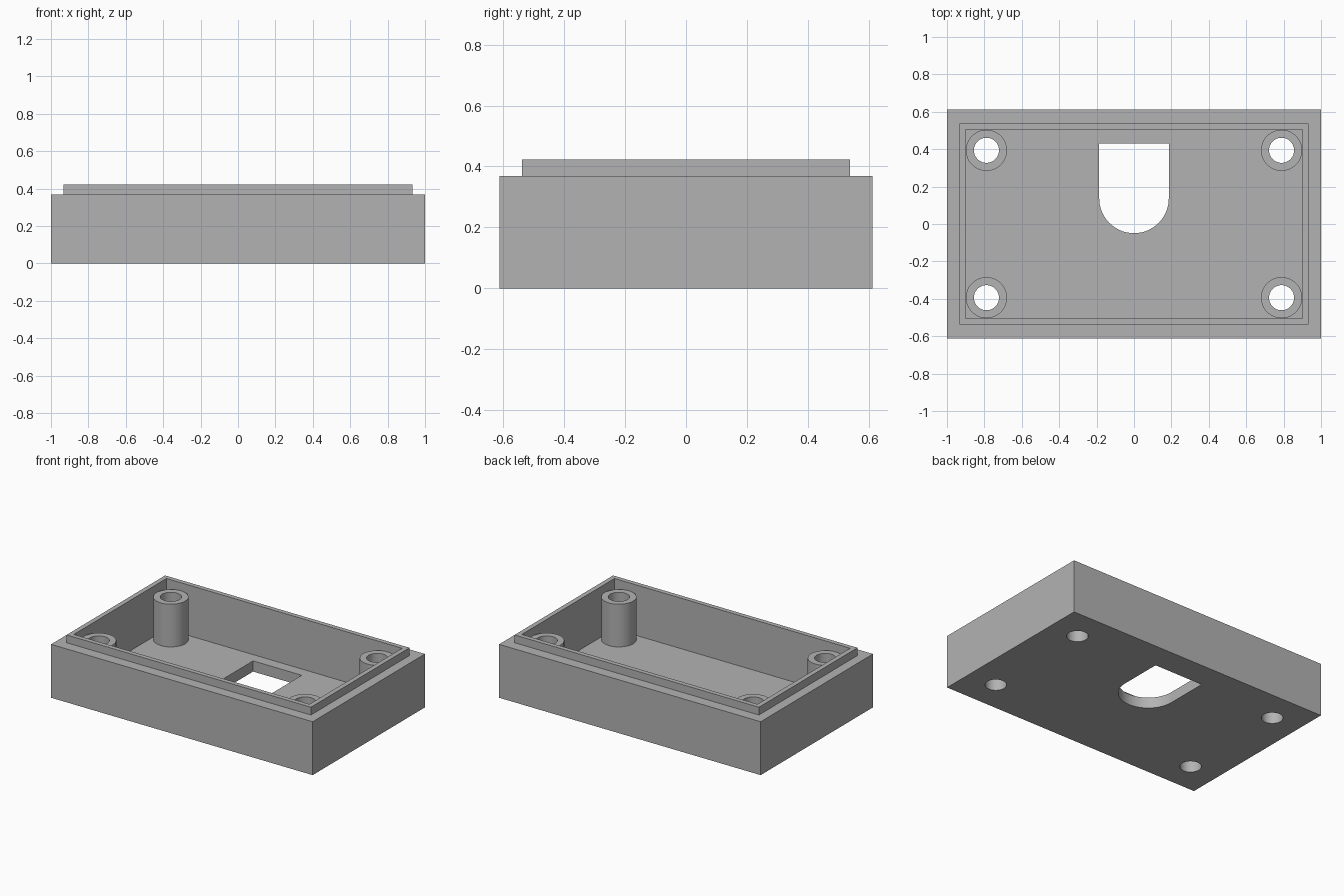
import bpy
import bmesh
import math

cube = bpy.data.objects.get("Cube")
if cube:
    bpy.data.objects.remove(cube, do_unlink=True)

# Main dimensions
BODY_H, LIP_H, FLOOR = 0.369, 0.423, 0.074
POST_X, POST_Y, POST_R, HOLE_R = 0.789, 0.394, 0.11, 0.067
SLOT_R, SLOT_Y, SLOT_BACK = 0.186, 0.137, 0.43

grey = bpy.data.materials.new("plain grey")
grey.use_nodes = True
grey.diffuse_color = (0.45, 0.45, 0.45, 1)
grey.node_tree.nodes["Principled BSDF"].inputs["Base Color"].default_value = (0.45, 0.45, 0.45, 1)


def rect(x, y):
    return [(-x, -y), (x, -y), (x, y), (-x, y)]


def arc(cx, cy, r, start, end, steps):
    angles = [start + (end - start) * i / steps for i in range(steps + 1)]
    return [(cx + r * math.cos(a), cy + r * math.sin(a)) for a in angles]


def circle(cx, cy, r):
    return arc(cx, cy, r, 0, 2 * math.pi, 48)[:-1]


def loft(name, rings, caps=True):
    """Bridge a stack of (outline, height) rings into one mesh object."""
    bm = bmesh.new()
    loops = [[bm.verts.new((x, y, z)) for x, y in outline] for outline, z in rings]
    for a, b in zip(loops, loops[1:]):
        n = len(a)
        for i in range(n):
            j = (i + 1) % n
            bm.faces.new((a[i], a[j], b[j], b[i]))
    if caps:
        bm.faces.new(loops[0][::-1])
        bm.faces.new(loops[-1])
    mesh = bpy.data.meshes.new(name)
    bm.to_mesh(mesh)
    bm.free()
    mesh.materials.append(grey)
    obj = bpy.data.objects.new(name, mesh)
    bpy.context.collection.objects.link(obj)
    return obj


def activate(obj):
    bpy.ops.object.select_all(action="DESELECT")
    obj.select_set(True)
    bpy.context.view_layer.objects.active = obj


def cut(target, cutter):
    cutter.hide_render = True
    mod = target.modifiers.new("cut", "BOOLEAN")
    mod.operation, mod.solver, mod.object = "DIFFERENCE", "EXACT", cutter
    activate(target)
    bpy.ops.object.modifier_apply(modifier=mod.name)
    bpy.data.objects.remove(cutter, do_unlink=True)


# Open tray with a stepped lip around its rim
outer, lip, inner = rect(1, 0.613), rect(0.934, 0.538), rect(0.901, 0.506)
tray = loft("tray", [(outer, 0), (outer, BODY_H), (lip, BODY_H),
                     (lip, LIP_H), (inner, LIP_H), (inner, FLOOR)])

# Round-ended opening through the floor
slot = arc(0, SLOT_Y, SLOT_R, math.pi, 2 * math.pi, 32)
slot += [(SLOT_R, SLOT_BACK), (-SLOT_R, SLOT_BACK)]
cut(tray, loft("slot_cutter", [(slot, -0.1), (slot, 0.2)]))

# Hollow corner posts, each with its screw hole through the floor
for side, sx in (("left", 1), ("right", -1)):
    for end, sy in (("front", -1), ("back", 1)):
        x, y = sx * POST_X, sy * POST_Y
        wall, bore = circle(x, y, POST_R), circle(x, y, HOLE_R)
        cut(tray, loft("hole_cutter", [(bore, -0.1), (bore, 0.2)]))
        post = loft(f"{end}_{side}_post", [(wall, FLOOR), (wall, BODY_H),
                                           (bore, BODY_H), (bore, FLOOR)], caps=False)
        activate(post)
        bpy.ops.object.shade_smooth_by_angle(angle=math.radians(30))

activate(tray)
bpy.ops.object.shade_smooth_by_angle(angle=math.radians(30))
